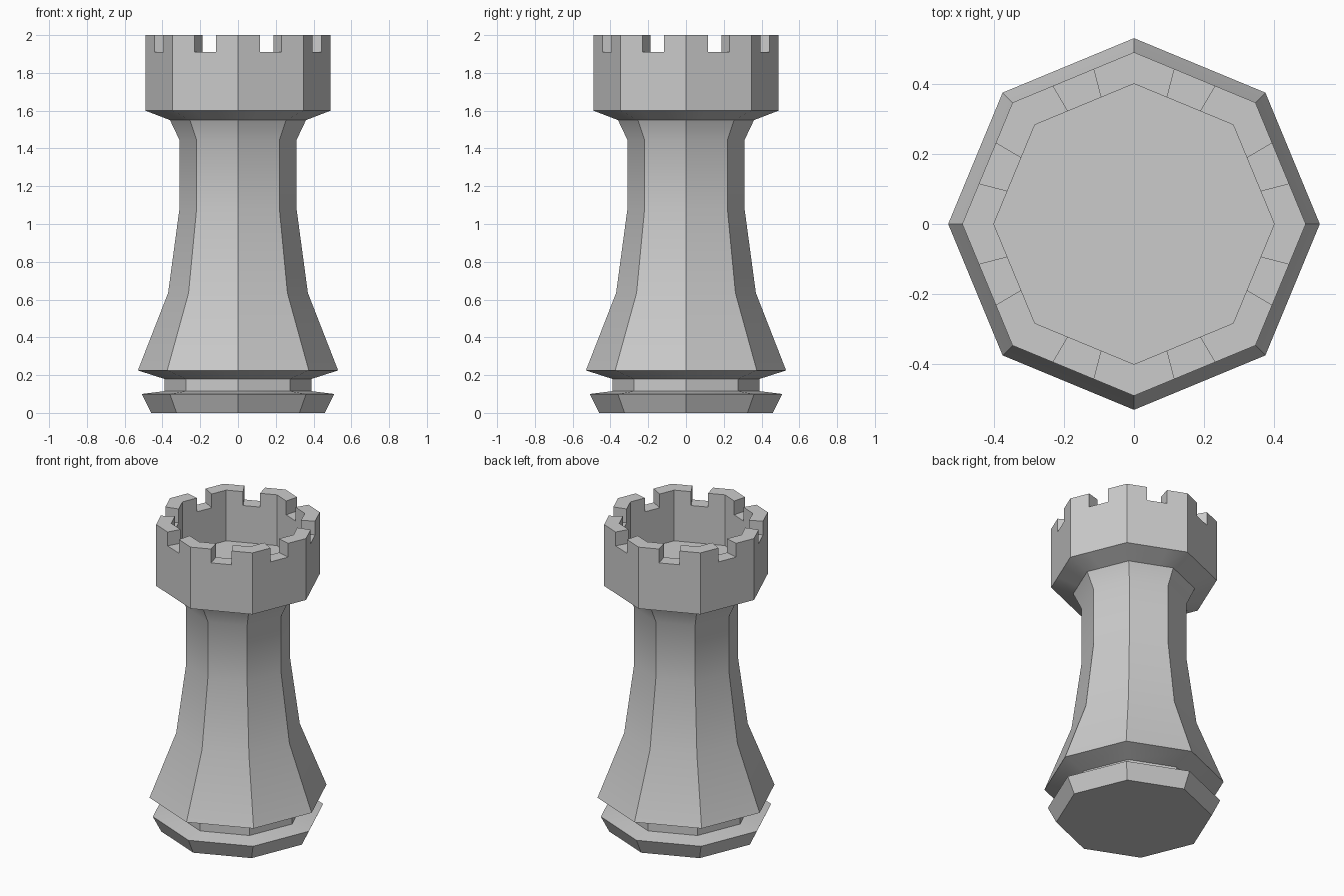
import bpy, bmesh, math

if "Cube" in bpy.data.objects:
    bpy.data.objects.remove(bpy.data.objects["Cube"])

SIDES = 8


def ring(bm, r, z, split):
    """Octagon ring with a corner on +x, each side cut into equal parts."""
    verts = []
    for i in range(SIDES):
        a, b = (2 * math.pi * k / SIDES for k in (i, i + 1))
        for j in range(split):
            t = j / split
            x = r * ((1 - t) * math.cos(a) + t * math.cos(b))
            y = r * ((1 - t) * math.sin(a) + t * math.sin(b))
            verts.append(bm.verts.new((x, y, z)))
    return verts


def lathe(bm, profile, split=1, cap_start=False, cap_end=False):
    """Skin the profile; returns one list of faces per band."""
    rings = [ring(bm, r, z, split) for r, z in profile]
    n = SIDES * split
    bands = [[bm.faces.new((lo[i], lo[(i + 1) % n], hi[(i + 1) % n], hi[i]))
              for i in range(n)] for lo, hi in zip(rings, rings[1:])]
    if cap_start:
        bm.faces.new(rings[0][::-1])
    if cap_end:
        bm.faces.new(rings[-1])
    return bands


def finish(bm, name):
    mesh = bpy.data.meshes.new(name)
    bm.to_mesh(mesh)
    bm.free()
    obj = bpy.data.objects.new(name, mesh)
    bpy.context.collection.objects.link(obj)
    bpy.ops.object.select_all(action='DESELECT')
    obj.select_set(True)
    bpy.context.view_layer.objects.active = obj
    bpy.ops.object.shade_smooth_by_angle(angle=math.radians(30))
    return obj


# Foot disc and recessed collar
bm = bmesh.new()
lathe(bm, [(0.46, 0), (0.51, 0.10), (0.39, 0.115), (0.39, 0.18)], cap_start=True)
finish(bm, "foot")

# Flared tower shaft
bm = bmesh.new()
lathe(bm, [(0.39, 0.18), (0.53, 0.225), (0.37, 0.635), (0.31, 1.08),
           (0.31, 1.445), (0.36, 1.55)])
finish(bm, "tower_shaft")

# Hollow crown; the rim starts at notch height and the merlons are raised from it
bm = bmesh.new()
bands = lathe(bm, [(0.36, 1.55), (0.49, 1.60), (0.49, 1.91), (0.40, 1.91),
                   (0.40, 1.67)], split=3, cap_end=True)
rim = [f for i, f in enumerate(bands[2]) if i % 3 != 1]
new = bmesh.ops.extrude_face_region(bm, geom=rim)["geom"]
for v in new:
    if isinstance(v, bmesh.types.BMVert):
        v.co.z = 2.0
bmesh.ops.delete(bm, geom=[f for f in rim if f.is_valid], context='FACES')
finish(bm, "crown")
